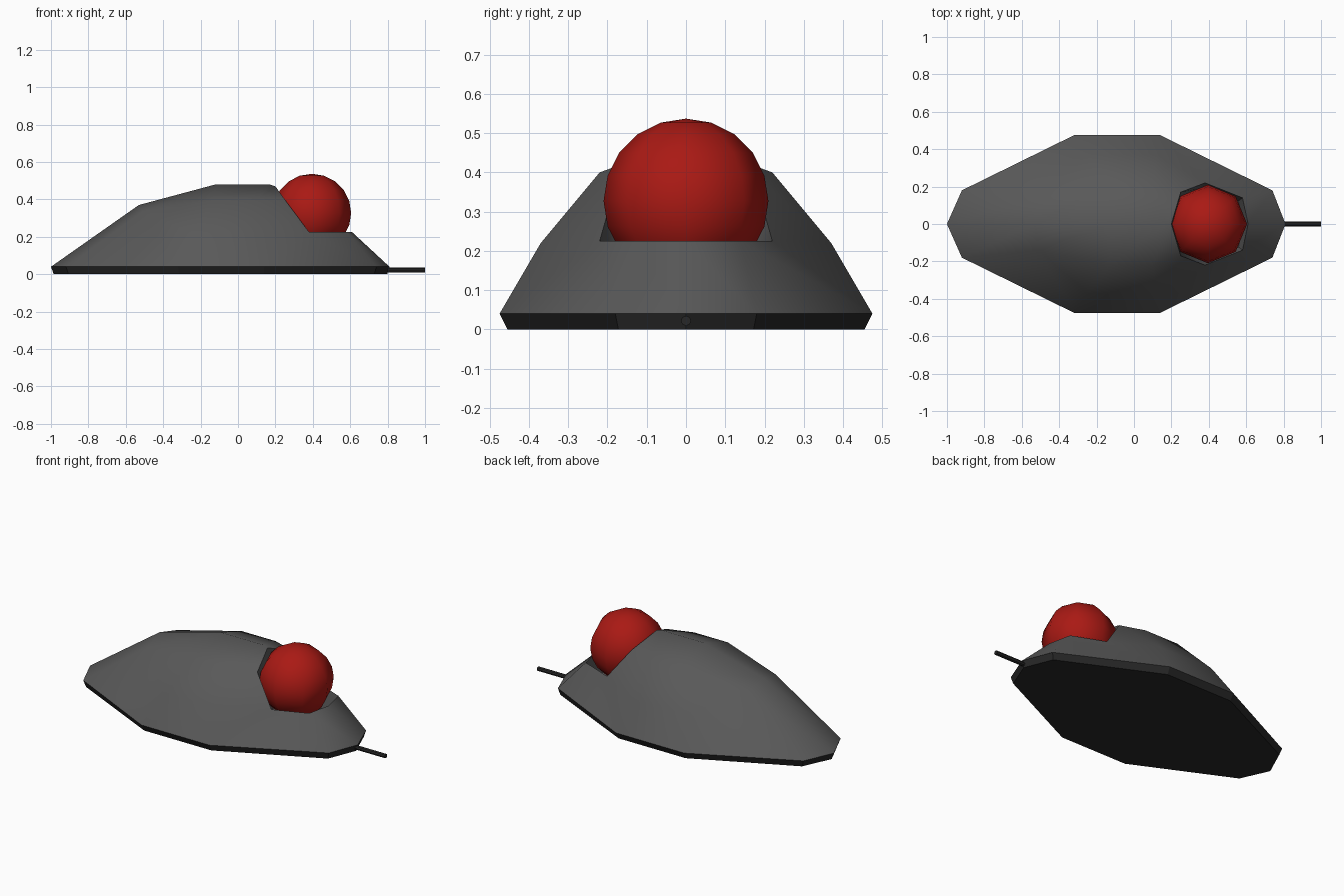
import bpy, bmesh
from math import radians

if "Cube" in bpy.data.objects:
    bpy.data.objects.remove(bpy.data.objects["Cube"])


def material(name, color):
    m = bpy.data.materials.new(name)
    m.diffuse_color = (*color, 1)
    m.use_nodes = True
    m.node_tree.nodes["Principled BSDF"].inputs["Base Color"].default_value = m.diffuse_color
    return m


def finish(obj, mat, smooth=None):
    obj.data.materials.append(mat)
    if smooth:
        bpy.ops.object.select_all(action='DESELECT')
        obj.select_set(True)
        bpy.context.view_layer.objects.active = obj
        bpy.ops.object.shade_smooth_by_angle(angle=radians(smooth))
    return obj


def mirrored_mesh(name, points, faces, mat, smooth=None):
    """Build a half shell from named points and weld its mirror image across y."""
    bm = bmesh.new()
    for side in (1, -1):
        v = {k: bm.verts.new((x, y * side, z)) for k, (x, y, z) in points.items()}
        for f in faces:
            keys = f.split()
            bm.faces.new([v[k] for k in (keys if side == 1 else keys[::-1])])
    bmesh.ops.remove_doubles(bm, verts=bm.verts, dist=0.0005)
    bmesh.ops.recalc_face_normals(bm, faces=bm.faces)
    me = bpy.data.meshes.new(name)
    bm.to_mesh(me)
    bm.free()
    obj = bpy.data.objects.new(name, me)
    bpy.context.collection.objects.link(obj)
    return finish(obj, mat, smooth)


grey = material("dark_grey", (0.1, 0.1, 0.1))
black = material("near_black", (0.02, 0.02, 0.02))
red = material("red", (0.4, 0.01, 0.007))

# Half outline of the footprint, back to front
outline = [(-1, 0), (-.92, .18), (-.32, .475), (.14, .475), (.74, .18), (.81, 0)]

# Hand-rest shell with the ball opening
rim = [(.2, 0, .47), (.25, .17, .40), (.38, .22, .225), (.58, .14, .225), (.61, 0, .225)]
pts = {f"A{i}": (x, y, .04) for i, (x, y) in enumerate(outline)}
pts.update({f"R{i}": p for i, p in enumerate(rim)})
pts.update({f"S{i}": (.4 + (x - .4) * .88, y * .88, .1) for i, (x, y, z) in enumerate(rim)})
pts.update(B0=(-.53, 0, .37), B1=(-.51, .14, .335), B2=(-.25, .37, .22), B3=(.12, .37, .22),
           C0=(-.12, 0, .48), C1=(-.13, .22, .40), C2=(.1, .22, .40), D0=(.17, 0, .48))
faces = ["A0 A1 B1 B0", "A1 A2 B2 B1", "A2 A3 B3 B2", "A3 R2 B3", "A3 A4 R3 R2",
         "A4 A5 R4 R3", "B0 B1 C1 C0", "B1 B2 C1", "B2 B3 C2 C1", "B3 R2 R1 C2",
         "C0 C1 C2 D0", "D0 C2 R1 R0"]
# Socket walls and floor
faces += [f"R{i} R{i+1} S{i+1} S{i}" for i in range(4)] + ["S0 S1 S2 S3 S4"]
mirrored_mesh("body_shell", pts, faces, grey, 50)

# Base plate, tapering in towards the ground
pts = {f"T{i}": (x, y, .04) for i, (x, y) in enumerate(outline)}
pts.update({f"G{i}": (x * .985, y * .957, 0) for i, (x, y) in enumerate(outline)})
faces = [f"G{i} G{i+1} T{i+1} T{i}" for i in range(5)] + ["G5 G4 G3 G2 G1 G0"]
mirrored_mesh("base_plate", pts, faces, black)

# Trackball
bpy.ops.mesh.primitive_uv_sphere_add(segments=8, ring_count=10, radius=.21, location=(.395, 0, .327))
ball = bpy.context.object
ball.name = "ball"
finish(ball, red, 60)

# Cable stub
bpy.ops.mesh.primitive_cylinder_add(vertices=8, radius=.013, depth=.22,
                                    location=(.89, 0, .022), rotation=(0, radians(90), 0))
cable = bpy.context.object
cable.name = "cable"
finish(cable, black)
